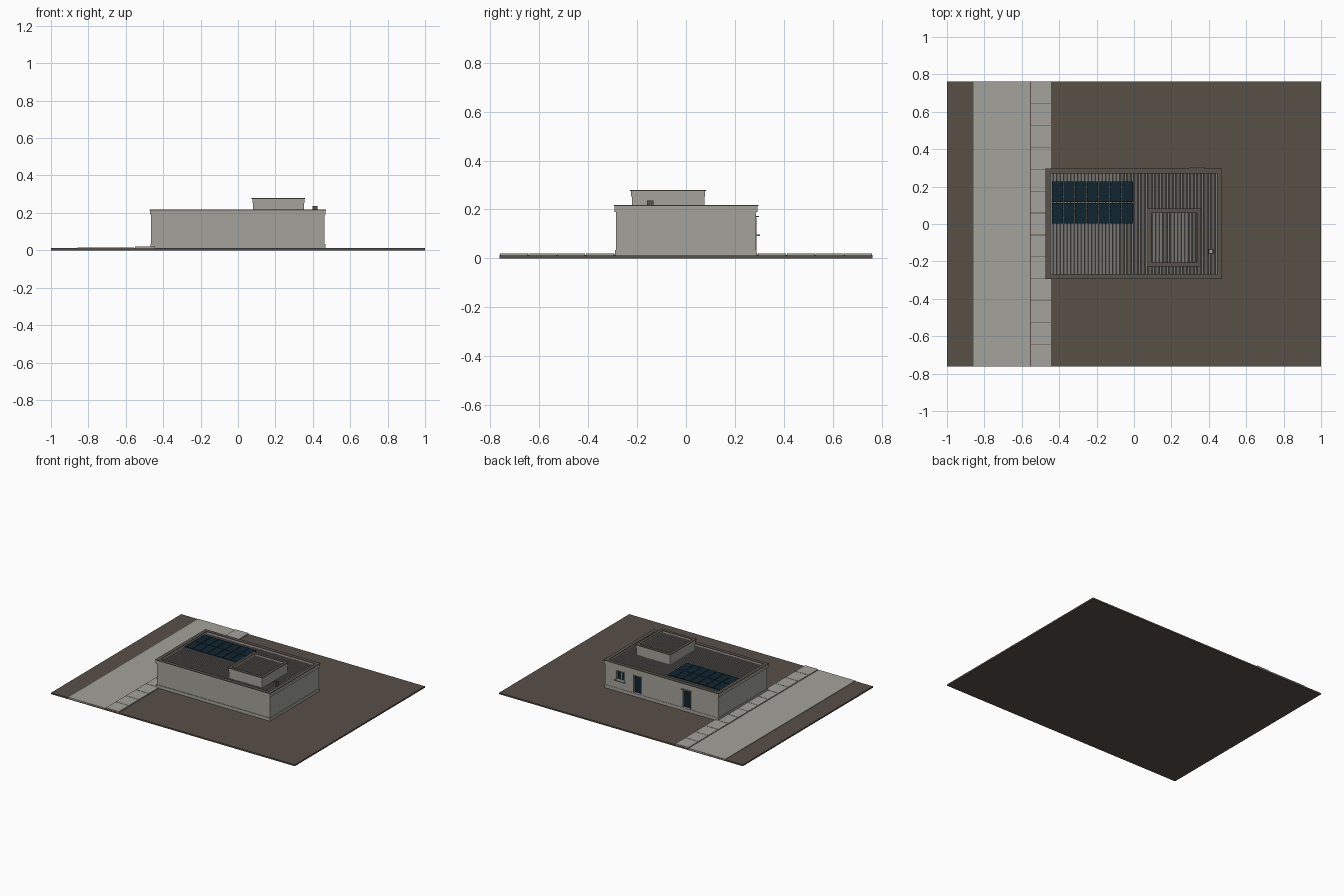
import bpy, bmesh

if "Cube" in bpy.data.objects:
    bpy.data.objects.remove(bpy.data.objects["Cube"])


def material(name, r, g, b):
    m = bpy.data.materials.new(name)
    m.diffuse_color = (r, g, b, 1)
    m.use_nodes = True
    m.node_tree.nodes["Principled BSDF"].inputs["Base Color"].default_value = m.diffuse_color
    return m


EARTH = material("brown_earth", 0.098, 0.08, 0.064)
STONE = material("pale_concrete", 0.37, 0.365, 0.325)
METAL = material("roof_metal", 0.19, 0.185, 0.17)
COPING = material("dark_coping", 0.10, 0.085, 0.07)
GLASS = material("dark_blue_glass", 0.005, 0.018, 0.030)
FRAME = material("frame_grey", 0.25, 0.25, 0.23)


def make(name, bm, mat):
    bmesh.ops.recalc_face_normals(bm, faces=bm.faces)
    me = bpy.data.meshes.new(name)
    bm.to_mesh(me)
    bm.free()
    ob = bpy.data.objects.new(name, me)
    bpy.context.collection.objects.link(ob)
    if mat:
        me.materials.append(mat)
    return ob


def add_box(bm, x0, x1, y0, y1, z0, z1):
    vs = bmesh.ops.create_cube(bm, size=1)["verts"]
    for v in vs:
        v.co = (x1 if v.co.x > 0 else x0, y1 if v.co.y > 0 else y0, z1 if v.co.z > 0 else z0)


def boxes(name, mat, *dims):
    bm = bmesh.new()
    for d in dims:
        add_box(bm, *d)
    return make(name, bm, mat)


def ring(name, mat, x0, x1, y0, y1, z0, z1, t):
    """Rectangular frame of wall thickness t."""
    bm = bmesh.new()
    loops = []
    for i, z in ((0, z0), (t, z0), (t, z1), (0, z1)):
        loops.append([bm.verts.new((x, y, z)) for x, y in
                      ((x0 + i, y0 + i), (x1 - i, y0 + i), (x1 - i, y1 - i), (x0 + i, y1 - i))])
    for a in range(4):
        p, q = loops[a], loops[(a + 1) % 4]
        for k in range(4):
            n = (k + 1) % 4
            bm.faces.new((p[k], p[n], q[n], q[k]))
    return make(name, bm, mat)


def corrugated(name, x0, x1, y0, y1, z, n):
    """Ribbed metal sheet: trapezoid profile swept along y."""
    bm = bmesh.new()
    p = (x1 - x0) / n
    pts = []
    for i in range(n):
        for f, h in ((0, 0), (0.4, 0), (0.5, 0.003), (0.9, 0.003)):
            pts.append((x0 + (i + f) * p, z + h))
    pts.append((x1, z))
    a = [bm.verts.new((x, y0, h)) for x, h in pts]
    b = [bm.verts.new((x, y1, h)) for x, h in pts]
    for i in range(len(pts) - 1):
        bm.faces.new((a[i], a[i + 1], b[i + 1], b[i]))
    ob = make(name, bm, METAL)
    if ob.data.polygons[0].normal.z < 0:
        ob.data.flip_normals()
    return ob


# Site: earth slab, road and paving slabs
HY = 0.7625
boxes("earth_slab", EARTH, (-1, 1, -HY, HY, 0, 0.011))
boxes("road", STONE, (-0.857, -0.555, -HY, HY, 0.005, 0.0145))
step = 2 * HY / 13
boxes("paving_slabs", STONE, *[(-0.552, -0.445, -HY + i * step + 0.0015,
                                -HY + (i + 1) * step - 0.0015, 0.005, 0.019) for i in range(13)])

# Main block with openings cut in the back wall
openings = [(-0.24, -0.17, 0.034, 0.168), (0.16, 0.235, 0.034, 0.168), (0.30, 0.375, 0.096, 0.166)]
body = boxes("main_walls", STONE, (-0.465, 0.463, -0.287, 0.286, 0.005, 0.192))
cutter = boxes("opening_cutter", None, *[(a, b, 0.266, 0.32, c, d) for a, b, c, d in openings])
cutter.hide_render = True
cutter.hide_viewport = True
mod = body.modifiers.new("openings", "BOOLEAN")
mod.operation = "DIFFERENCE"
mod.solver = "EXACT"
mod.object = cutter
ring("plinth", STONE, -0.469, 0.467, -0.291, 0.2885, 0.005, 0.034, 0.02)
ring("parapet", STONE, -0.471, 0.469, -0.292, 0.292, 0.190, 0.215, 0.022)
ring("parapet_coping", COPING, -0.474, 0.471, -0.295, 0.296, 0.214, 0.219, 0.027)
corrugated("main_roof", -0.45, 0.448, -0.271, 0.271, 0.199, 72)

# Doors and window with frames
for name, (x0, x1, z0, z1) in zip(("left_door", "right_door", "window"), openings):
    boxes(name + "_panel", GLASS, (x0, x1, 0.262, 0.270, z0, z1))
    t = 0.006
    boxes(name + "_frame", FRAME,
          (x0, x0 + t, 0.264, 0.288, z0, z1), (x1 - t, x1, 0.264, 0.288, z0, z1),
          (x0, x1, 0.264, 0.288, z1 - t, z1))
boxes("window_sill", FRAME, (0.295, 0.38, 0.264, 0.302, 0.091, 0.097))
boxes("window_bar", FRAME, (0.335, 0.34, 0.264, 0.274, 0.096, 0.166))
boxes("door_canopy", FRAME, (-0.245, -0.165, 0.28, 0.298, 0.169, 0.173))

# Raised roof box
boxes("upper_walls", STONE, (0.08, 0.352, -0.221, 0.075, 0.195, 0.258))
ring("upper_parapet", STONE, 0.077, 0.355, -0.224, 0.078, 0.252, 0.276, 0.016)
ring("upper_coping", COPING, 0.072, 0.359, -0.228, 0.082, 0.275, 0.28, 0.022)
corrugated("upper_roof", 0.092, 0.34, -0.209, 0.063, 0.261, 20)

# Solar panels: 7 columns by 2 rows on rails
px, py = 0.435 / 7, 0.23 / 2
boxes("solar_panels", GLASS, *[(-0.44 + i * px + 0.0015, -0.44 + (i + 1) * px - 0.0015,
                                j * py + 0.0015, (j + 1) * py - 0.0015, 0.207, 0.212)
                               for i in range(7) for j in range(2)])
boxes("panel_rails", FRAME, *[(-0.44, -0.005, y, y + 0.006, 0.200, 0.208)
                              for y in (0.03, 0.08, 0.145, 0.195)])

# Roof vent
ring("roof_vent", COPING, 0.398, 0.424, -0.16, -0.133, 0.199, 0.236, 0.006)
boxes("vent_core", STONE, (0.403, 0.419, -0.155, -0.138, 0.199, 0.23))
